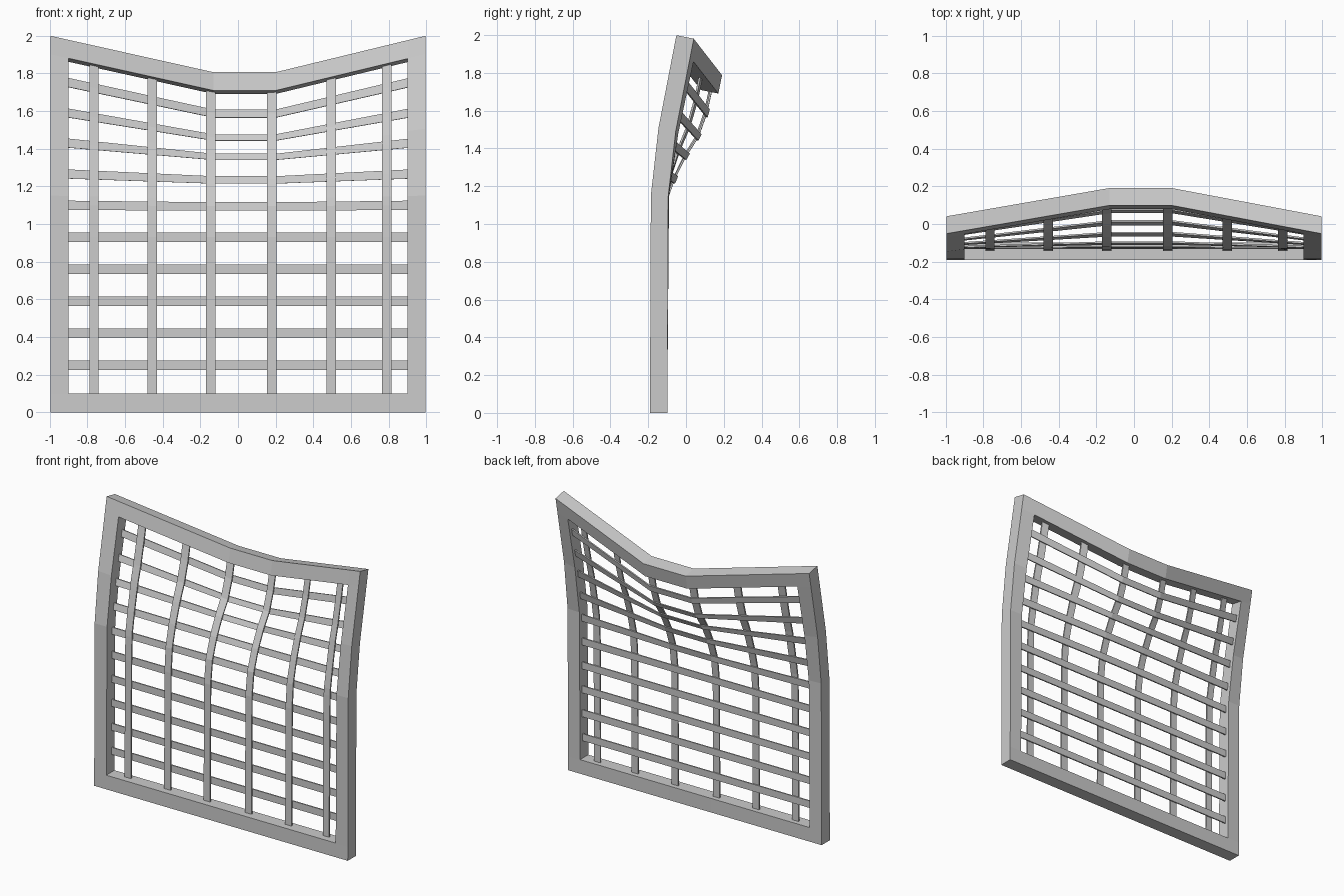
import bpy
import bmesh

cube = bpy.data.objects.get("Cube")
if cube:
    bpy.data.objects.remove(cube, do_unlink=True)

# One grey metal for the whole panel
COLOUR = (0.6, 0.6, 0.6, 1.0)
metal = bpy.data.materials.new("grey_metal")
metal.use_nodes = True
metal.diffuse_color = COLOUR
metal.node_tree.nodes["Principled BSDF"].inputs["Base Color"].default_value = COLOUR

HALF = 0.995                    # half the panel width
DENT_LEFT, DENT_RIGHT = -0.13, 0.2   # ends of the deepest part of the dent

# Side profiles of the bent panel: (flat height, y, z) at the edges and in the dent
EDGE = [(0, -0.145, 0), (1.15, -0.14, 1.15), (1.5, -0.1, 1.5), (2, -0.005, 1.99)]
DENT = [(0, -0.145, 0), (0.93, -0.14, 0.93), (1.1, -0.12, 1.095),
        (1.275, -0.07, 1.24), (1.44, -0.01, 1.36), (1.61, 0.055, 1.46),
        (1.78, 0.1, 1.587), (1.9, 0.125, 1.7), (2, 0.145, 1.797)]


def along(profile, t):
    """Point on a side profile at flat height t."""
    for (t0, y0, z0), (t1, y1, z1) in zip(profile, profile[1:]):
        if t <= t1:
            f = (t - t0) / (t1 - t0)
            return y0 + f * (y1 - y0), z0 + f * (z1 - z0)
    return profile[-1][1:]


def bend(x, t, depth):
    """Move a point of the flat panel to its place on the dented panel."""
    reach = (x + HALF) / (DENT_LEFT + HALF) if x < 0 else (HALF - x) / (HALF - DENT_RIGHT)
    w = max(0.0, min(1.0, reach))
    (ye, ze), (yc, zc) = along(EDGE, t), along(DENT, t)
    lean = 0.2 * max(0.0, min(1.0, (t - 1.1) / 0.6))
    return (x, ye + w * (yc - ye) + depth, ze + w * (zc - ze) - lean * depth)


def build(name, xs, ts, front, back, keep=lambda i, j: True):
    """Closed slab over the kept cells of a grid, bent into shape."""
    bm = bmesh.new()
    verts = {}

    def v(i, j, k):
        if (i, j, k) not in verts:
            verts[i, j, k] = bm.verts.new(bend(xs[i], ts[j], (front, back)[k]))
        return verts[i, j, k]

    cells = {(i, j) for i in range(len(xs) - 1) for j in range(len(ts) - 1) if keep(i, j)}
    for i, j in cells:
        ring = [(i, j), (i + 1, j), (i + 1, j + 1), (i, j + 1)]
        bm.faces.new([v(a, b, 0) for a, b in ring])
        bm.faces.new([v(a, b, 1) for a, b in reversed(ring)])
        for n, (di, dj) in enumerate([(0, -1), (1, 0), (0, 1), (-1, 0)]):
            if (i + di, j + dj) not in cells:
                p, q = ring[n], ring[(n + 1) % 4]
                bm.faces.new([v(*q, 0), v(*p, 0), v(*p, 1), v(*q, 1)])
    bmesh.ops.recalc_face_normals(bm, faces=bm.faces[:])
    mesh = bpy.data.meshes.new(name)
    bm.to_mesh(mesh)
    bm.free()
    mesh.materials.append(metal)
    bpy.context.collection.objects.link(bpy.data.objects.new(name, mesh))


# Outer frame: the border cells of a coarse grid
frame_x = [-HALF, -0.9, DENT_LEFT, DENT_RIGHT, 0.9, HALF]
frame_t = [0, 0.1, 1.15, 1.5, 1.9, 2]
build("frame", frame_x, frame_t, -0.046, 0.046,
      lambda i, j: i in (0, len(frame_x) - 2) or j in (0, len(frame_t) - 2))

# Upright bars, kinked where the cross bars meet them
upright_t = [0.08] + [p[0] for p in DENT[1:-2]] + [1.15, 1.5, 1.92]
upright_t.sort()
for n, x in enumerate([-0.765, -0.455, -0.145, 0.18, 0.495, 0.79]):
    build(f"upright_bar_{n + 1}", [x - 0.025, x + 0.025], upright_t, 0.002, 0.012)

# Cross bars behind the uprights
for n in range(10):
    t = 0.25 + n * 0.17
    build(f"cross_bar_{n + 1}", [-0.92, DENT_LEFT, DENT_RIGHT, 0.92],
          [t - 0.025, t + 0.025], 0.012, 0.021)
